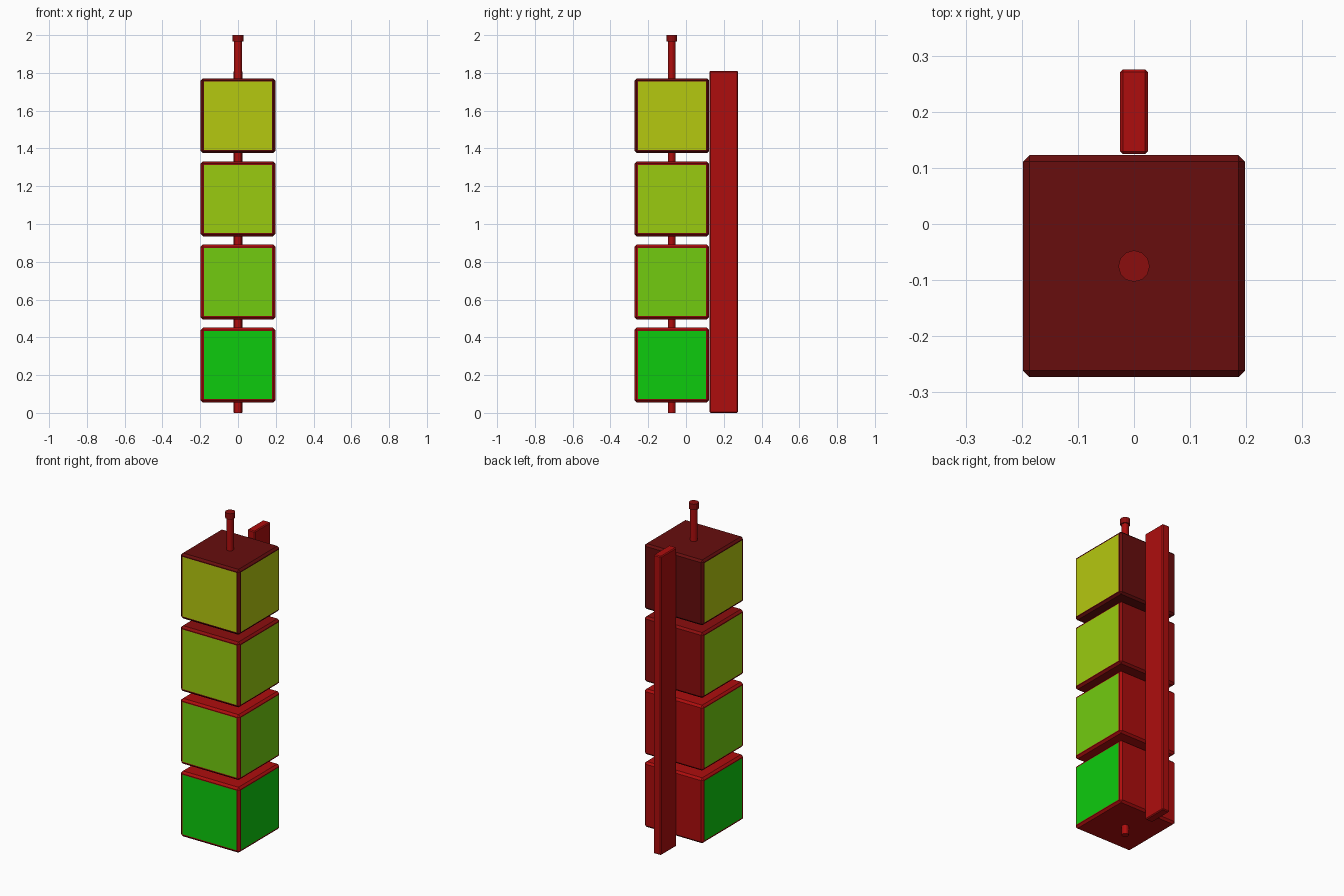
import bpy
import bmesh
from mathutils import Matrix

default = bpy.data.objects.get("Cube")
if default:
    bpy.data.objects.remove(default)


def material(name, r, g, b):
    m = bpy.data.materials.new(name)
    m.use_nodes = True
    m.diffuse_color = (r, g, b, 1)
    m.node_tree.nodes["Principled BSDF"].inputs["Base Color"].default_value = (r, g, b, 1)
    return m


red = material("red", 0.42, 0.004, 0.004)
mid_red = material("mid red", 0.26, 0.004, 0.004)
dark_red = material("dark red", 0.135, 0.004, 0.004)
green = material("green", 0.004, 0.6, 0.004)
leaf = material("leaf green", 0.17, 0.6, 0.005)
lime = material("lime", 0.32, 0.6, 0.005)
yellow = material("yellow green", 0.46, 0.58, 0.005)


def finish(bm, name, mats):
    mesh = bpy.data.meshes.new(name)
    bm.to_mesh(mesh)
    bm.free()
    for m in mats:
        mesh.materials.append(m)
    obj = bpy.data.objects.new(name, mesh)
    bpy.context.collection.objects.link(obj)
    return obj


def chamfered_box(size, centre, chamfer):
    bm = bmesh.new()
    bmesh.ops.create_cube(bm, size=1)
    bmesh.ops.scale(bm, vec=size, verts=bm.verts)
    bmesh.ops.bevel(bm, geom=list(bm.edges), offset=chamfer, segments=1, affect='EDGES')
    bmesh.ops.translate(bm, vec=centre, verts=bm.verts)
    bm.normal_update()
    return bm


def cylinder(name, radius, bottom, top, mat):
    bm = bmesh.new()
    bmesh.ops.create_cone(bm, cap_ends=True, segments=12, radius1=radius, radius2=radius,
                          depth=top - bottom,
                          matrix=Matrix.Translation((0, AXIS_Y, (top + bottom) / 2)))
    return finish(bm, name, [mat])


AXIS_Y = -0.075
SIZE = 0.396
PITCH = 0.44

# Stacked boxes with coloured panels on the front and both sides
levels = [("bottom_box", red, green), ("lower_middle_box", red, leaf),
          ("upper_middle_box", mid_red, lime), ("top_box", dark_red, yellow)]
for i, (name, frame, panel) in enumerate(levels):
    bm = chamfered_box((SIZE, SIZE, SIZE), (0, AXIS_Y, 0.253 + i * PITCH), 0.012)
    panels = [f for f in bm.faces if f.normal.y < -0.9 or abs(f.normal.x) > 0.9]
    bmesh.ops.inset_individual(bm, faces=panels, thickness=0.008)
    for f in panels:
        f.material_index = 1
    finish(bm, name, [frame, panel])

# Rod through the boxes, with its cap
cylinder("centre_rod", 0.02, 0, 1.97, red)
cylinder("rod_cap", 0.028, 1.965, 2.0, mid_red)

# Upright rail behind the boxes
finish(chamfered_box((0.05, 0.151, 1.81), (0, 0.2, 0.905), 0.005), "back_rail", [red])
